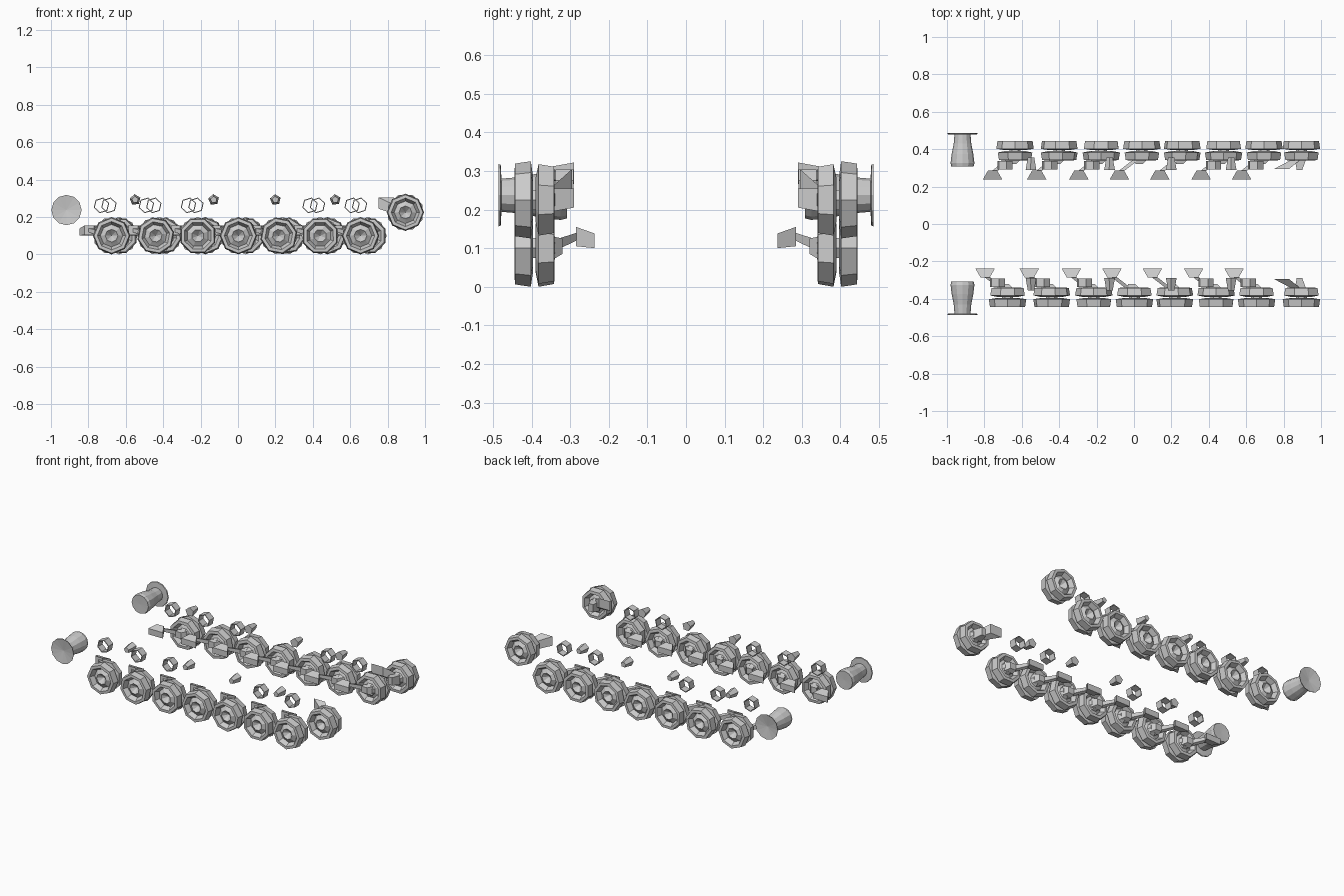
import bpy, bmesh
from math import cos, sin, pi
from mathutils import Vector

if "Cube" in bpy.data.objects:
    bpy.data.objects.remove(bpy.data.objects["Cube"])


def finish(name, bm):
    bmesh.ops.recalc_face_normals(bm, faces=bm.faces)
    me = bpy.data.meshes.new(name)
    bm.to_mesh(me)
    bm.free()
    ob = bpy.data.objects.new(name, me)
    bpy.context.collection.objects.link(ob)
    return ob


def lathe(name, x, z, side, profile, n=8, phase=0.0, closed=False):
    """Revolve (radius, distance from centre) points round a sideways axle."""
    bm = bmesh.new()
    rings = []
    for r, y in profile:
        if r == 0:
            rings.append([bm.verts.new((x, side * y, z))] * n)
        else:
            rings.append([bm.verts.new((x + r * cos(phase + 2 * pi * i / n), side * y,
                                        z + r * sin(phase + 2 * pi * i / n))) for i in range(n)])
    pairs = list(zip(rings, rings[1:]))
    if closed:
        pairs.append((rings[-1], rings[0]))
    for a, b in pairs:
        for i in range(n):
            j = (i + 1) % n
            bm.faces.new(list(dict.fromkeys([a[i], a[j], b[j], b[i]])))
    return finish(name, bm)


def loft(name, start, end, size_a, size_b):
    """Box lofted along y between two x-z rectangles."""
    bm = bmesh.new()
    rings = []
    for c, (w, h) in ((start, size_a), (end, size_b)):
        rings.append([bm.verts.new(Vector(c) + Vector((sx * w / 2, 0, sz * h / 2)))
                      for sx, sz in ((-1, -1), (1, -1), (1, 1), (-1, 1))])
    a, b = rings
    bm.faces.new(a)
    bm.faces.new(b)
    for i in range(4):
        j = (i + 1) % 4
        bm.faces.new((a[i], a[j], b[j], b[i]))
    return finish(name, bm)


# Dished discs of the double wheels
OUTER = [(0.02, 0.396), (0.06, 0.396), (0.1, 0.402), (0.094, 0.443), (0.076, 0.444),
         (0.06, 0.415), (0.044, 0.425), (0.034, 0.432), (0, 0.4)]
INNER = [(0.02, 0.39), (0.06, 0.39), (0.1, 0.382), (0.093, 0.342), (0.074, 0.34),
         (0.058, 0.366), (0.04, 0.358), (0.03, 0.34), (0, 0.335)]
# Spool-shaped final drive
DRIVE = [(0, 0.31), (0.06, 0.308), (0.064, 0.325), (0.058, 0.375), (0.047, 0.43),
         (0.043, 0.478), (0.079, 0.48), (0.081, 0.486), (0, 0.475)]
ROLLER = [(0.043, 0.292), (0.043, 0.338), (0.037, 0.338), (0.037, 0.292)]


def double_wheel(name, x, z, s, phase):
    lathe(name + "_outer_disc", x, z, s, OUTER, 8, phase)
    lathe(name + "_inner_disc", x, z, s, INNER, 8, phase + pi / 8)
    lathe(name + "_axle", x, z, s, [(0.03, 0.385), (0.03, 0.402)], 6)


for s, tag, shift in ((-1, "front", 0.0), (1, "back", 0.04)):
    # Road wheels and their swing arms
    for i, wx in enumerate((-0.676, -0.44, -0.215, 0.002, 0.218, 0.439, 0.655)):
        x = wx + shift
        double_wheel(f"{tag}_road_wheel_{i}", x, 0.1, s, (i % 3) * 0.2)
        px = x - 0.12
        loft(f"{tag}_arm_pivot_{i}", (px, s * 0.237, 0.119), (px, s * 0.285, 0.13),
             (0.105, 0.038), (0.05, 0.05))
        loft(f"{tag}_swing_arm_{i}", (px + 0.01, s * 0.283, 0.13), (x - 0.03, s * 0.345, 0.105),
             (0.03, 0.02), (0.03, 0.03))
        loft(f"{tag}_arm_hub_{i}", (x - 0.015, s * 0.32, 0.105), (x, s * 0.345, 0.1),
             (0.04, 0.04), (0.06, 0.06))
    # Open return rollers
    for i, x in enumerate((-0.73, -0.49, -0.265, 0.385, 0.61)):
        lathe(f"{tag}_return_roller_{i}", x + shift, 0.262, s, ROLLER, 6, 0.3, True)
    # Small tapered stops
    for i, x in enumerate((-0.55, -0.13, 0.2, 0.52)):
        lathe(f"{tag}_stop_{i}", x, 0.292, s,
              [(0, 0.29), (0.03, 0.29), (0.018, 0.355), (0, 0.355)], 5, 0.4)
    # Idler wheel with its crank
    double_wheel(f"{tag}_idler", 0.895, 0.225, s, 0.0)
    loft(f"{tag}_idler_crank", (0.79, s * 0.295, 0.275), (0.86, s * 0.34, 0.24),
         (0.08, 0.06), (0.05, 0.05))
    loft(f"{tag}_idler_hub", (0.885, s * 0.29, 0.23), (0.89, s * 0.345, 0.225),
         (0.03, 0.05), (0.06, 0.06))
    # Final drive
    lathe(f"{tag}_final_drive", -0.917, 0.237, s, DRIVE, 12, 0.0)
